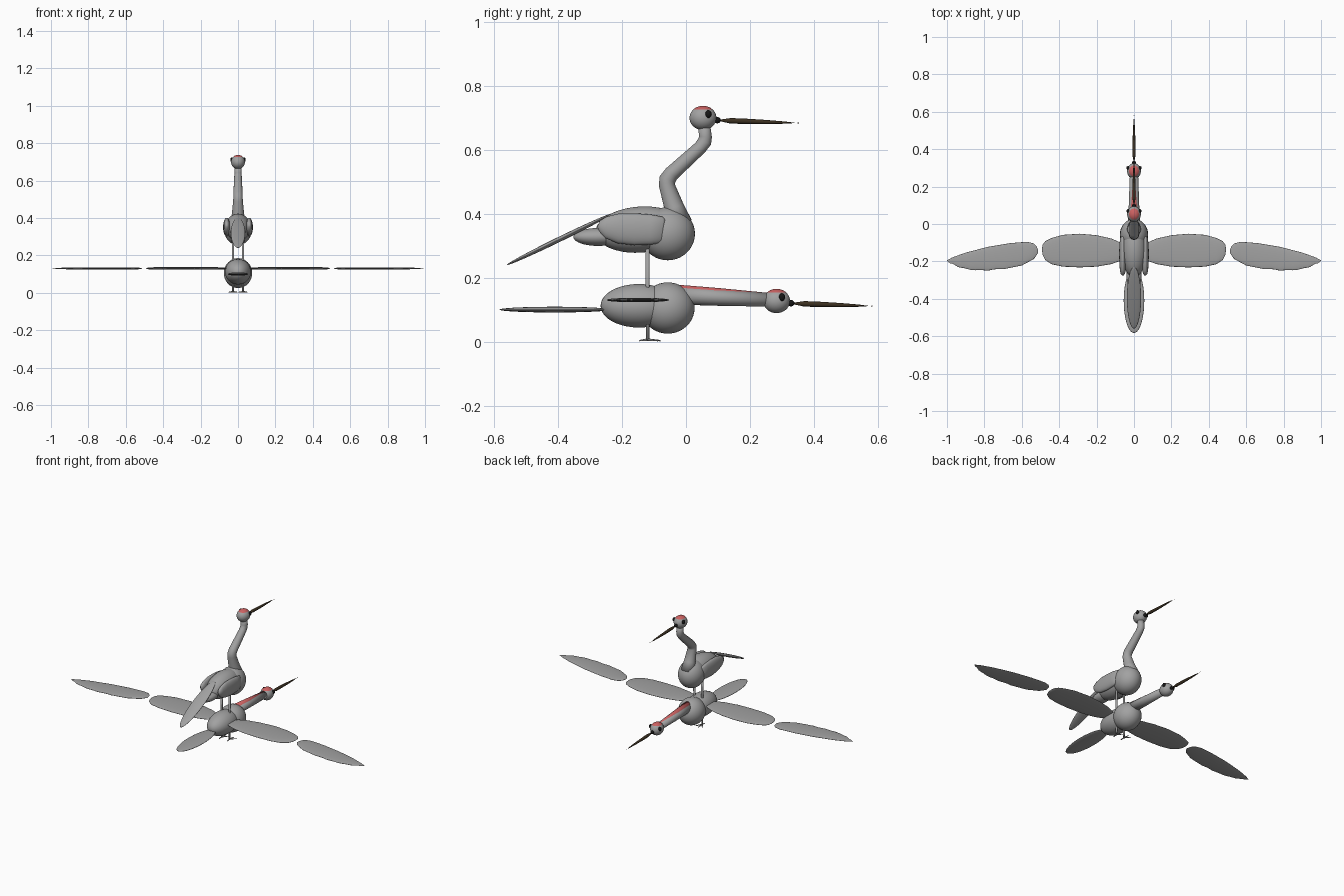
import bpy, bmesh, math
from mathutils import Vector, Matrix

if "Cube" in bpy.data.objects:
    bpy.data.objects.remove(bpy.data.objects["Cube"])


def material(name, rgb):
    m = bpy.data.materials.new(name)
    m.diffuse_color = (*rgb, 1)
    m.use_nodes = True
    m.node_tree.nodes["Principled BSDF"].inputs["Base Color"].default_value = m.diffuse_color
    return m


GREY = material("feather grey", (0.36, 0.36, 0.36))
RED = material("crown red", (0.6, 0.12, 0.12))
BLACK = material("eye black", (0.008, 0.008, 0.008))
BROWN = material("beak brown", (0.045, 0.03, 0.015))


def finish(bm, name, mat):
    bmesh.ops.recalc_face_normals(bm, faces=bm.faces[:])
    me = bpy.data.meshes.new(name)
    bm.to_mesh(me)
    bm.free()
    me.materials.append(mat)
    me.polygons.foreach_set("use_smooth", [True] * len(me.polygons))
    ob = bpy.data.objects.new(name, me)
    bpy.context.collection.objects.link(ob)
    return ob


def ellipsoid(name, c, r, mat=GREY, tilt=0.0, seg=40):
    """Ellipsoid tilted about x."""
    bm = bmesh.new()
    bmesh.ops.create_uvsphere(bm, u_segments=seg, v_segments=seg // 2, radius=1)
    bm.transform(Matrix.Translation(c) @ Matrix.Rotation(math.radians(tilt), 4, 'X')
                 @ Matrix.Diagonal((*r, 1)))
    return finish(bm, name, mat)


def loft(name, stations, mat=GREY, along_x=False, seg=24):
    """Skin of elliptical rings; station = (centre, half width, half height)."""
    bm = bmesh.new()
    pts = [Vector(s[0]) for s in stations]
    rings = []
    for i, (c, a, b) in enumerate(stations):
        if along_x:
            u, v = Vector((0, 1, 0)), Vector((0, 0, 1))
        else:
            t = Vector((0, 0, 0))
            if i:
                t += (pts[i] - pts[i - 1]).normalized()
            if i < len(pts) - 1:
                t += (pts[i + 1] - pts[i]).normalized()
            u = Vector((1, 0, 0)) if abs(t.normalized().x) < 0.9 else Vector((0, 1, 0))
            v = t.normalized().cross(u).normalized()
            u = v.cross(t.normalized())
        rings.append([bm.verts.new(pts[i] + u * a * math.cos(k * math.tau / seg)
                                   + v * b * math.sin(k * math.tau / seg)) for k in range(seg)])
    for r0, r1 in zip(rings, rings[1:]):
        for k in range(seg):
            j = (k + 1) % seg
            bm.faces.new((r0[k], r0[j], r1[j], r1[k]))
    bm.faces.new(rings[0])
    bm.faces.new(rings[-1])
    return finish(bm, name, mat)


def head(prefix, y, z):
    """Head with red crown, eyes and beak."""
    skull = ellipsoid(prefix + "_head", (0, y, z), (0.037, 0.042, 0.038))
    skull.data.materials.append(RED)
    for p in skull.data.polygons:
        if p.center.z > z + 0.027:
            p.material_index = 1
    for s in (-1, 1):
        ellipsoid(prefix + "_eye", (s * 0.032, y + 0.017, z + 0.012), (0.009, 0.0095, 0.0125), BLACK, seg=20)
    ellipsoid(prefix + "_beak_base", (0, y + 0.045, z - 0.007), (0.01, 0.011, 0.01), BLACK, seg=20)
    by, bz = y + 0.056, z - 0.008
    loft(prefix + "_beak", [((0, by + d, bz - d * 0.033), w, w) for d, w in
         ((0, 0.003), (0.03, 0.0085), (0.07, 0.0085), (0.14, 0.0065), (0.2, 0.0035), (0.23, 0.0006))],
         BROWN, seg=12)
    ellipsoid(prefix + "_beak_tip", (0, y + 0.298, bz - 0.008), (0.0018, 0.0025, 0.0018), BROWN, seg=8)


# Flying bird: body, neck, head, tail
ellipsoid("flying_chest", (0, -0.057, 0.105), (0.076, 0.084, 0.08))
ellipsoid("flying_back", (0, -0.147, 0.112), (0.07, 0.12, 0.068))
loft("flying_neck", [((0, -0.04, 0.146), 0.034, 0.03), ((0, 0.1, 0.138), 0.028, 0.026),
                     ((0, 0.27, 0.13), 0.022, 0.021)])
loft("flying_neck_stripe", [((0, -0.03, 0.156), 0.025, 0.022), ((0, 0.1, 0.149), 0.019, 0.0185),
                            ((0, 0.26, 0.142), 0.009, 0.01)], RED)
head("flying", 0.283, 0.127)
ellipsoid("flying_tail", (0, -0.41, 0.1), (0.055, 0.173, 0.009))

# Spread wings: rounded inner panel and feathered outer panel
inner = [(0.05, -0.15, 0.03), (0.075, -0.148, 0.05), (0.12, -0.146, 0.068), (0.2, -0.144, 0.084),
         (0.29, -0.142, 0.09), (0.38, -0.143, 0.085), (0.44, -0.145, 0.07), (0.475, -0.142, 0.05),
         (0.488, -0.138, 0.028), (0.492, -0.136, 0.004)]
lead = [(0.513, -0.145), (0.518, -0.122), (0.535, -0.104), (0.57, -0.095), (0.66, -0.102),
        (0.78, -0.122), (0.9, -0.153), (0.97, -0.178), (1.0, -0.194)]
trail = [(0.513, -0.155), (0.535, -0.187), (0.6, -0.222), (0.7, -0.242), (0.8, -0.251),
         (0.88, -0.247), (0.94, -0.231), (0.98, -0.212), (1.0, -0.198)]


def sample(curve, x):
    for (x0, y0), (x1, y1) in zip(curve, curve[1:]):
        if x <= x1:
            return y0 + (y1 - y0) * (x - x0) / (x1 - x0)
    return curve[-1][1]


outer = []
for i in range(41):
    f = i / 40
    x = 0.513 + 0.487 * (1 - math.cos(math.pi * f)) / 2
    ripple = 0.004 * abs(math.sin((x - 0.7) * 40)) if 0.7 < x < 0.98 else 0
    a, b = sample(lead, x), sample(trail, x) + ripple
    outer.append((x, (a + b) / 2, (a - b) / 2))
for s, side in ((-1, "left"), (1, "right")):
    loft(side + "_inner_wing", [((s * x, y, 0.13), w, 0.007 * min(1, w / 0.07)) for x, y, w in inner],
         along_x=True, seg=32)
    loft(side + "_outer_wing", [((s * x, y, 0.13), w, 0.006 * min(1, w / 0.05)) for x, y, w in outer],
         along_x=True, seg=32)

# Standing bird: body, tail, neck, head
ellipsoid("standing_chest", (0, -0.057, 0.337), (0.074, 0.085, 0.083))
ellipsoid("standing_back", (0, -0.143, 0.35), (0.068, 0.14, 0.072), tilt=4)
ellipsoid("standing_rump", (0, -0.275, 0.327), (0.04, 0.077, 0.028))
ellipsoid("standing_tail", (0, -0.395, 0.32), (0.038, 0.183, 0.008), tilt=26)
loft("standing_neck", [((0, -0.025, 0.37), 0.044, 0.044), ((0, -0.037, 0.42), 0.033, 0.031),
                       ((0, -0.06, 0.49), 0.026, 0.025), ((0, -0.058, 0.507), 0.025, 0.026),
                       ((0, -0.045, 0.525), 0.025, 0.024), ((0, 0.045, 0.607), 0.021, 0.021),
                       ((0, 0.058, 0.625), 0.02, 0.022), ((0, 0.061, 0.64), 0.02, 0.02),
                       ((0, 0.056, 0.68), 0.02, 0.019)])
head("standing", 0.053, 0.699)

# Folded wings, legs and toes
for s, side in ((-1, "left"), (1, "right")):
    loft(side + "_folded_wing", [((s * 0.06, y, z), 0.018 * k, h) for y, z, h, k in
         ((-0.276, 0.357, 0.004, 0.2), (-0.268, 0.358, 0.02, 0.6), (-0.25, 0.357, 0.034, 0.85),
          (-0.21, 0.354, 0.047, 1), (-0.16, 0.351, 0.05, 1.1), (-0.11, 0.35, 0.047, 1),
          (-0.075, 0.349, 0.041, 0.8), (-0.066, 0.348, 0.03, 0.3))])
    loft(side + "_leg", [((s * 0.027, -0.12, z), r, r) for z, r in
         ((0.3, 0.0065), (0.15, 0.006), (0.006, 0.0055))], seg=12)
    for a in (-35, 0, 35, 180):
        d = Vector((math.sin(math.radians(a)), math.cos(math.radians(a)), 0))
        n = 0.04 if a < 90 else 0.026
        o = Vector((s * 0.027, -0.12, 0.006))
        loft(side + "_toe", [(o, 0.004, 0.004), (o + d * n - Vector((0, 0, 0.003)), 0.002, 0.002)], seg=8)
